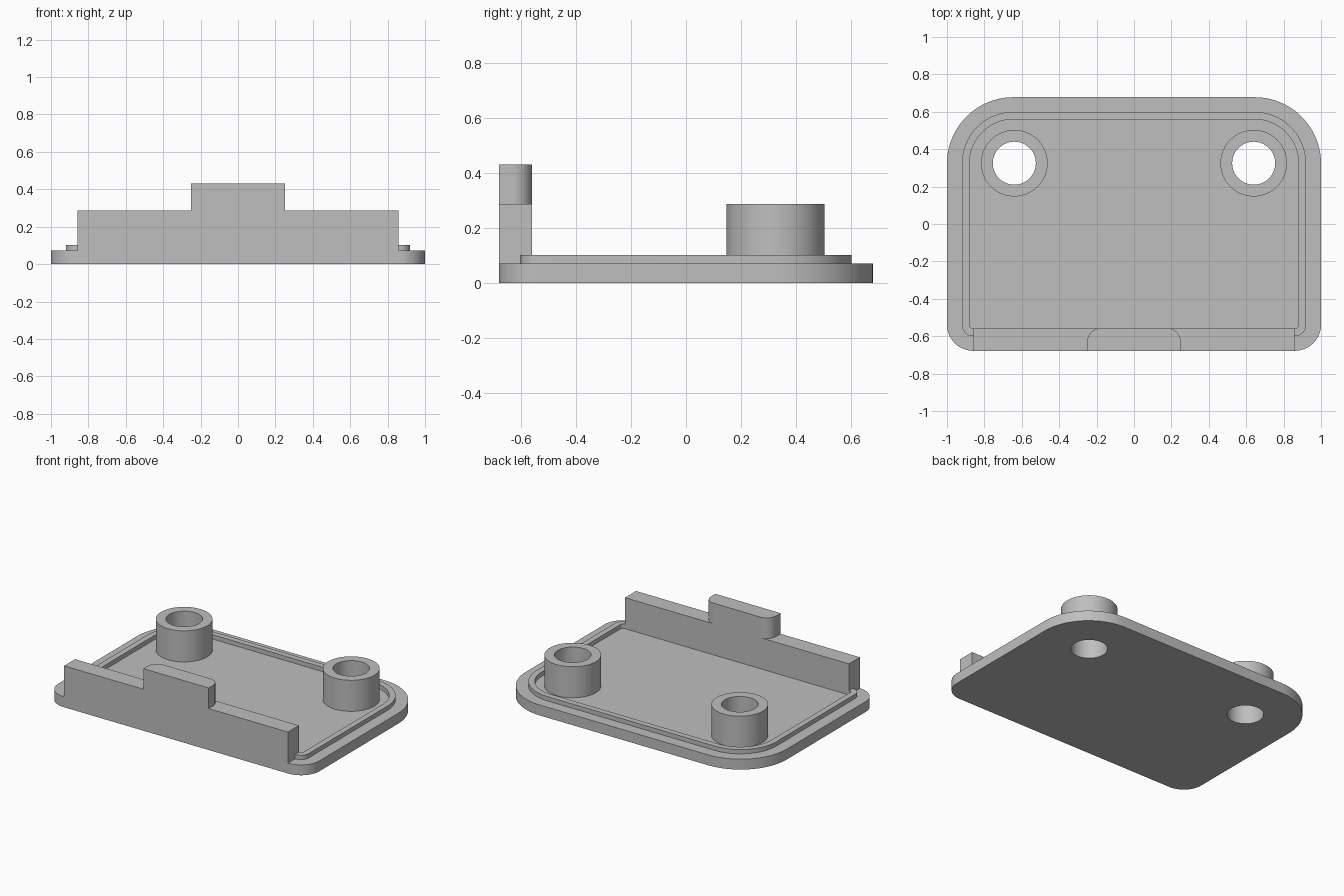
import bpy
import bmesh
from math import cos, sin, pi

default = bpy.data.objects.get("Cube")
if default:
    bpy.data.objects.remove(default, do_unlink=True)

grey = bpy.data.materials.new("plain grey")
grey.use_nodes = True
colour = (0.52, 0.52, 0.52, 1)
grey.diffuse_color = colour
grey.node_tree.nodes["Principled BSDF"].inputs["Base Color"].default_value = colour


def arc(cx, cy, r, start, sweep=pi / 2, steps=20):
    if r == 0:
        return [(cx, cy)]
    return [(cx + r * cos(start + sweep * i / steps),
             cy + r * sin(start + sweep * i / steps)) for i in range(steps + 1)]


def rounded(hx, front, back, r_front, r_back):
    """Outline symmetric in x, with its own radius at the front and back."""
    return (arc(hx - r_back, back - r_back, r_back, 0)
            + arc(r_back - hx, back - r_back, r_back, pi / 2)
            + arc(r_front - hx, front + r_front, r_front, pi)
            + arc(hx - r_front, front + r_front, r_front, 3 * pi / 2))


def circle(cx, cy, r):
    return arc(cx, cy, r, 0, 2 * pi, 64)[:-1]


def extrude(name, outlines, z0, z1):
    """Fill flat outlines (inner ones become holes) and extrude them upward."""
    curve = bpy.data.curves.new(name, 'CURVE')
    curve.dimensions = '2D'
    curve.fill_mode = 'BOTH'
    curve.extrude = (z1 - z0) / 2
    for points in outlines:
        spline = curve.splines.new('POLY')
        spline.points.add(len(points) - 1)
        for p, (x, y) in zip(spline.points, points):
            p.co = (x, y, 0, 1)
        spline.use_cyclic_u = True
    obj = bpy.data.objects.new(name, curve)
    bpy.context.collection.objects.link(obj)
    bpy.ops.object.select_all(action='DESELECT')
    obj.select_set(True)
    bpy.context.view_layer.objects.active = obj
    bpy.ops.object.convert(target='MESH')
    obj = bpy.context.view_layer.objects.active

    # Weld caps to sides and tidy the flat faces
    bm = bmesh.new()
    bm.from_mesh(obj.data)
    bmesh.ops.remove_doubles(bm, verts=bm.verts, dist=0.0001)
    bmesh.ops.recalc_face_normals(bm, faces=bm.faces)
    bmesh.ops.translate(bm, verts=bm.verts, vec=(0, 0, (z0 + z1) / 2))
    bm.to_mesh(obj.data)
    bm.free()
    obj.data.materials.clear()
    obj.data.materials.append(grey)
    bpy.ops.object.shade_smooth_by_angle(angle=pi / 6)
    return obj


post_x, post_y, hole_r = 0.64, 0.325, 0.115
base_top, rim_top, wall_top, tab_top = 0.072, 0.102, 0.287, 0.43
front, back, wall_back = -0.678, 0.678, -0.558

# Base plate with a screw hole under each post
extrude("base_plate",
        [rounded(1, front, back, 0.14, 0.355),
         circle(-post_x, post_y, hole_r), circle(post_x, post_y, hole_r)],
        0, base_top)

# Thin raised rim
extrude("locating_rim",
        [rounded(0.92, -0.6, 0.6, 0.06, 0.277),
         rounded(0.88, wall_back, 0.56, 0.02, 0.237)],
        base_top, rim_top)

# Hollow screw posts
for side, x in (("left", post_x), ("right", -post_x)):
    extrude(side + "_screw_post",
            [circle(x, post_y, 0.178), circle(x, post_y, hole_r)],
            base_top, wall_top)

# Front wall and the tab on top, rounded on its inner corners
extrude("front_wall", [rounded(0.858, front, wall_back, 0, 0)], base_top, wall_top)
extrude("wall_tab", [rounded(0.25, front, wall_back, 0, 0.07)], wall_top, tab_top)
